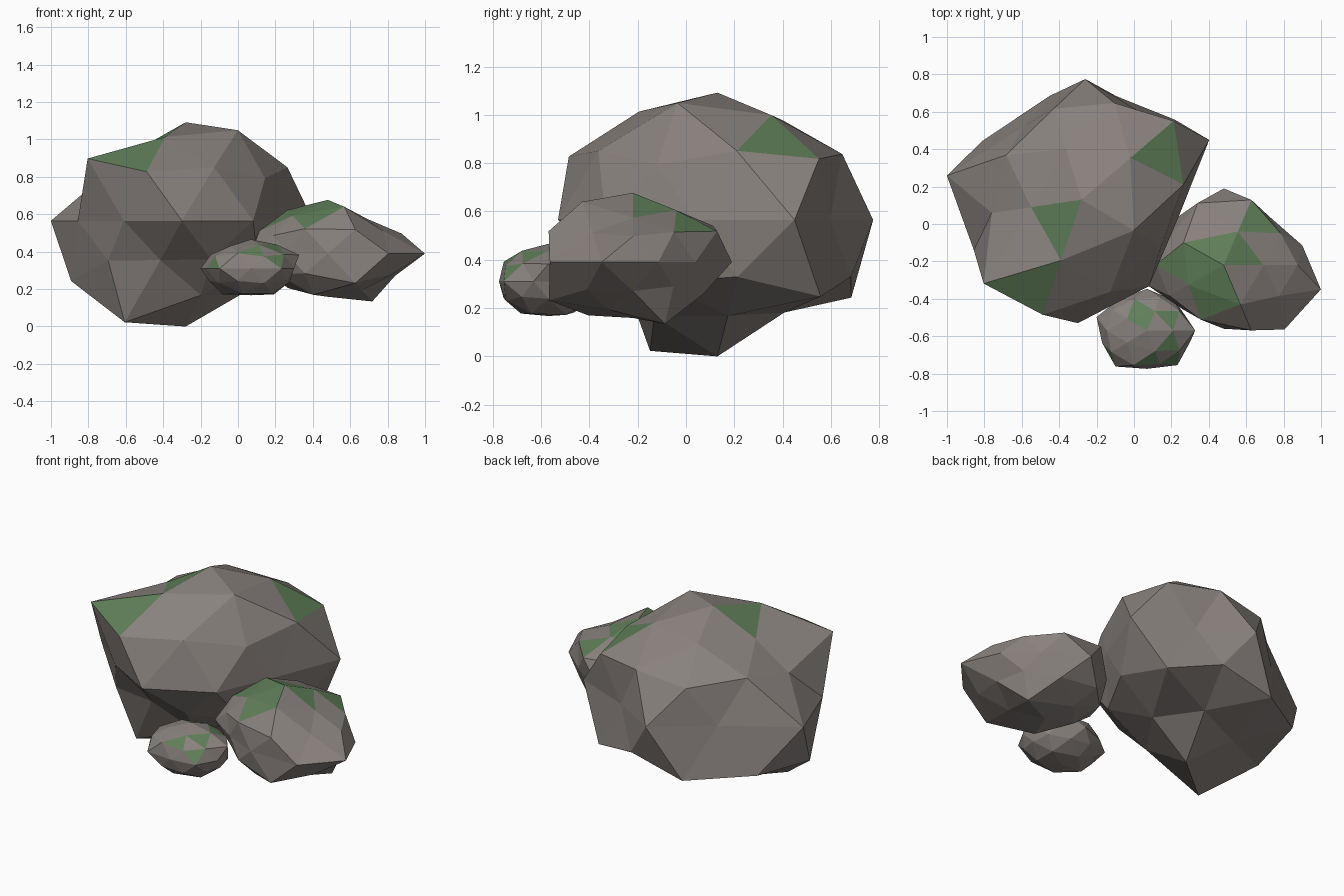
import bpy, bmesh, math
from mathutils import Matrix, Vector


def material(name, color):
    m = bpy.data.materials.new(name)
    m.diffuse_color = (*color, 1)
    return m


STONE = material("warm grey stone", (0.25, 0.222, 0.206))
MOSS = material("moss green", (0.115, 0.21, 0.098))


def ring_order(v):
    # top to bottom, then anticlockwise round each ring
    return (-round(v.co.z, 2), round(math.degrees(math.atan2(v.co.y, v.co.x))) % 360)


def rock(name, centre, stretch, turn, radii, moss):
    """Low-poly ball with one radius per corner; moss = plan positions of mossy top faces."""
    bm = bmesh.new()
    bmesh.ops.create_icosphere(bm, subdivisions=2, radius=1)
    bmesh.ops.rotate(bm, verts=bm.verts, matrix=Matrix.Rotation(turn, 3, 'Z'))
    shape = Matrix(stretch)
    for v, r in zip(sorted(bm.verts, key=ring_order), radii):
        v.co = Vector(centre) + shape @ v.co.normalized() * r
    bm.normal_update()
    # moss grows on the upward face nearest each spot
    tops = [f for f in bm.faces if f.normal.z > 0.15]
    for x, y in moss:
        spot = Vector((x, y))
        face = min(tops, key=lambda f: (f.calc_center_median().xy - spot).length)
        face.material_index = 1
    me = bpy.data.meshes.new(name)
    bm.to_mesh(me)
    bm.free()
    me.materials.append(STONE)
    me.materials.append(MOSS)
    bpy.context.collection.objects.link(bpy.data.objects.new(name, me))


# Large boulder at the back left
rock("large_boulder", (-0.28, 0.13, 0.565),
     ((1, 0.03, 0), (0.148, 1, 0), (0, 0, 0.85)), math.pi,
     [0.62,
      0.60, 0.57, 0.515, 0.62, 0.67,
      0.64, 0.61, 0.60, 0.745, 0.64,
      0.665, 0.60, 0.537, 0.69, 0.60,
      0.71, 0.52, 0.645, 0.545, 0.765, 0.60, 0.54, 0.66, 0.64, 0.55,
      0.62, 0.62, 0.75, 0.56, 0.54,
      0.71, 0.72, 0.72, 0.47, 0.58,
      0.55, 0.53, 0.55, 0.75, 0.55,
      0.665],
     [(-0.41, 0.02), (0.15, 0.37), (-0.57, -0.32)])

# Medium rock on the right
rock("medium_rock", (0.48, -0.22, 0.39),
     ((1.3, 0, 0), (0, 1, 0), (0, 0, 0.7)), 0,
     [0.41,
      0.31, 0.36, 0.39, 0.34, 0.42,
      0.34, 0.41, 0.33, 0.36, 0.33,
      0.34, 0.41, 0.30, 0.31, 0.41,
      0.34, 0.32, 0.41, 0.32, 0.27, 0.335, 0.29, 0.34, 0.425, 0.42,
      0.32, 0.36, 0.29, 0.34, 0.36,
      0.325, 0.36, 0.31, 0.30, 0.43,
      0.43, 0.33, 0.31, 0.37, 0.33,
      0.33],
     [(0.36, -0.21), (0.24, -0.2), (0.46, -0.33), (0.42, -0.42),
      (0.58, -0.16), (0.44, -0.12), (0.66, 0.0)])

# Small rock at the front
rock("small_rock", (0.07, -0.57, 0.31),
     ((1.15, 0, 0), (0, 0.95, 0), (0, 0, 0.65)), 0,
     [0.24,
      0.23, 0.22, 0.22, 0.22, 0.23,
      0.22, 0.22, 0.22, 0.24, 0.22,
      0.25, 0.22, 0.22, 0.23, 0.22,
      0.20, 0.21, 0.235, 0.22, 0.247, 0.22, 0.25, 0.215, 0.24, 0.21,
      0.22, 0.22, 0.22, 0.23, 0.22,
      0.21, 0.22, 0.22, 0.22, 0.23,
      0.25, 0.23, 0.25, 0.24, 0.24,
      0.22],
     [(0.04, -0.43), (0.09, -0.5), (0.2, -0.51), (0.08, -0.68),
      (0.16, -0.63), (0.2, -0.71), (-0.11, -0.7)])
